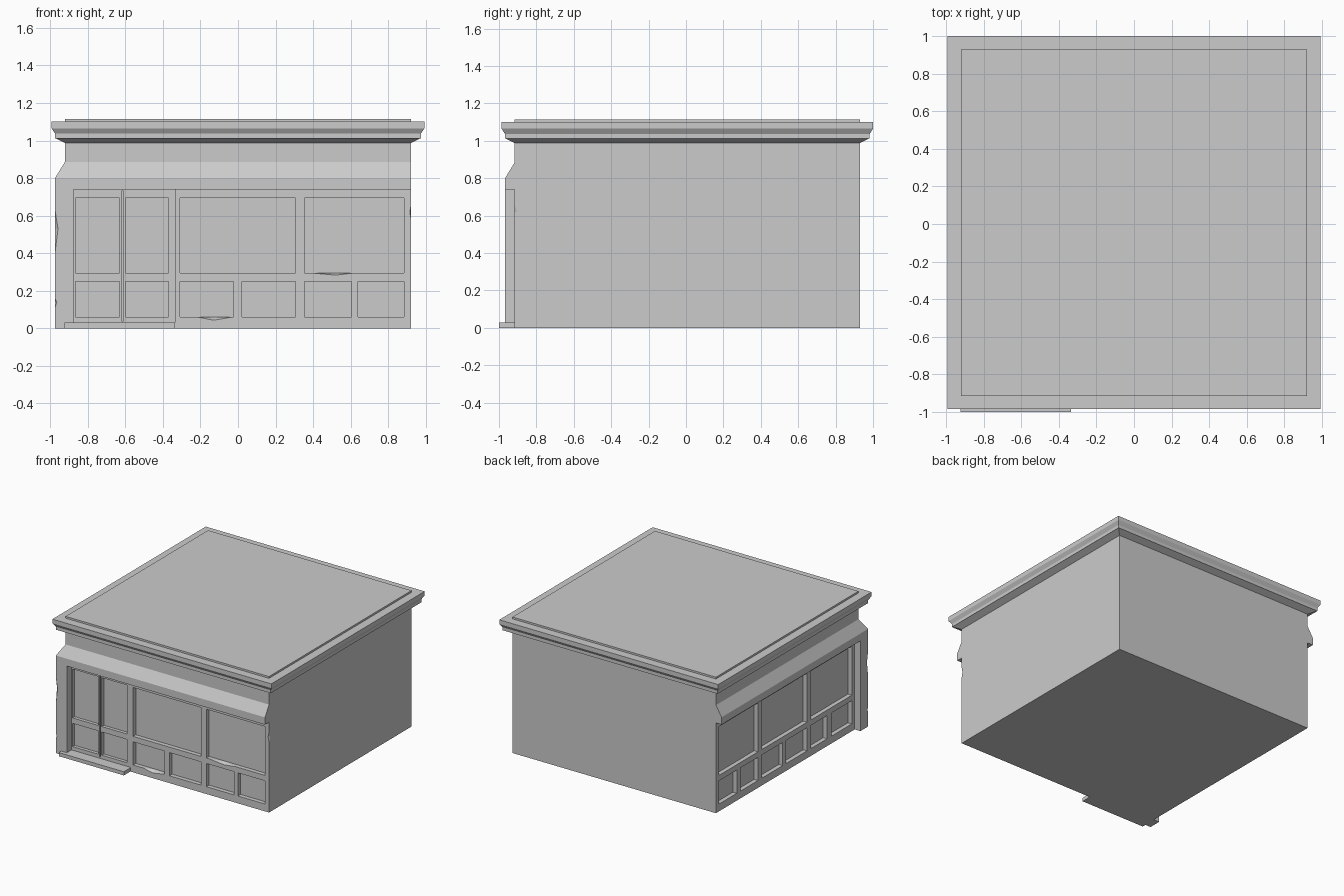
import bpy, bmesh
from mathutils import Vector

if "Cube" in bpy.data.objects:
    bpy.data.objects.remove(bpy.data.objects["Cube"])

X0, X1, Y0, Y1 = -0.9225, 0.9225, -0.916, 0.93   # main wall planes
OUT = 0.052                                      # facade projection


def finish(name, bm):
    bmesh.ops.recalc_face_normals(bm, faces=bm.faces)
    me = bpy.data.meshes.new(name)
    bm.to_mesh(me)
    bm.free()
    ob = bpy.data.objects.new(name, me)
    bpy.context.collection.objects.link(ob)
    return ob


def stack(name, profile, all_sides=True):
    """Loft rectangles; profile = (offset, z). Offset grows all sides or front and left only."""
    bm = bmesh.new()
    prev = None
    for o, z in profile:
        p = o if all_sides else 0
        ring = [bm.verts.new(c) for c in ((X0 - o, Y0 - o, z), (X1 + p, Y0 - o, z),
                                          (X1 + p, Y1 + p, z), (X0 - o, Y1 + p, z))]
        if prev is None:
            bm.faces.new(ring[::-1])
        else:
            for i in range(4):
                j = (i + 1) % 4
                # coincident columns at a horizontal shelf collapse in the clean-up
                bm.faces.new((prev[i], prev[j], ring[j], ring[i]))
        prev = ring
    bm.faces.new(prev)
    bmesh.ops.remove_doubles(bm, verts=bm.verts, dist=1e-5)
    return finish(name, bm)


def hulls(name, groups):
    bm = bmesh.new()
    for pts in groups:
        vs = [bm.verts.new(p) for p in pts]
        bmesh.ops.convex_hull(bm, input=vs)
    bmesh.ops.dissolve_limit(bm, angle_limit=0.001, verts=bm.verts, edges=bm.edges)
    return finish(name, bm)


def box(lo, hi):
    return [(x, y, z) for x in (lo[0], hi[0]) for y in (lo[1], hi[1]) for z in (lo[2], hi[2])]


def cut(target, groups):
    cutter = hulls("cutter", groups)
    cutter.hide_render = True
    m = target.modifiers.new("cut", 'BOOLEAN')
    m.operation, m.solver, m.object = 'DIFFERENCE', 'EXACT', cutter
    bpy.context.view_layer.objects.active = target
    bpy.ops.object.modifier_apply(modifier=m.name)
    bpy.data.objects.remove(cutter)


def front(a, b, z0, z1, d):
    return box((a, Y0 - 0.02, z0), (b, Y0 + d, z1))


def side(a, b, z0, z1, d):
    return box((X0 - 0.02, a, z0), (X0 + d, b, z1))


def chip(a, b, c, d):
    """Broken edge: a-b lies along the edge, c and d are bites into the two faces."""
    a, b, c, d = map(Vector, (a, b, c, d))
    mid = (a + b) / 2
    return [a, b, c, d, mid - (c - mid) * 0.6 - (d - mid) * 0.6]


# Walls with the sloped sign ledge along the two street sides
walls = stack("walls", [(0, 0), (0, 0.74), (OUT, 0.74), (OUT, 0.80), (0, 0.885), (0, 0.988)], False)

# Shallow doorway, then glazing and panels
UP, LOW, D = (0.295, 0.695), (0.06, 0.25), 0.035
cut(walls, [front(-0.875, -0.335, 0.03, 0.738, 0.008)])
openings = [front(a, b, *UP, D) for a, b in
            ((-0.865, -0.63), (-0.60, -0.37), (-0.31, 0.305), (0.355, 0.885))]
openings += [front(a, b, *LOW, D) for a, b in
             ((-0.865, -0.63), (-0.60, -0.37), (-0.31, -0.025), (0.02, 0.305),
              (0.355, 0.605), (0.64, 0.885))]
openings += [side(a, b, *UP, D) for a, b in ((0.385, 0.89), (-0.25, 0.335), (-0.83, -0.30))]
openings += [side(a, b, *LOW, D) for a, b in
             ((0.66, 0.89), (0.385, 0.61), (0.065, 0.335), (-0.25, 0.02),
              (-0.51, -0.30), (-0.83, -0.565))]
# Gap between the door leaves
openings.append(front(-0.620, -0.611, 0.04, 0.73, 0.02))
cut(walls, openings)

# Worn chips on sills and the wall corner
cut(walls, [
    chip((-0.215, Y0, 0.06), (-0.03, Y0, 0.06), (-0.13, Y0, 0.043), (-0.13, Y0 + 0.03, 0.06)),
    chip((0.39, Y0, 0.295), (0.62, Y0, 0.295), (0.52, Y0, 0.283), (0.52, Y0 + 0.03, 0.295)),
    chip((X1, Y0, 0.57), (X1, Y0, 0.66), (X1 - 0.008, Y0, 0.62), (X1, Y0 + 0.012, 0.62)),
])

# Corner column carrying the ledge
cx, cy = X0 - OUT, Y0 - OUT
column = hulls("corner_column", [box((cx, cy, 0), (-0.875, -0.868, 0.74))])
cut(column, [
    chip((cx, cy, 0.40), (cx, cy, 0.63), (cx + 0.016, cy, 0.53), (cx, cy + 0.016, 0.53)),
    chip((cx, cy, 0.11), (cx, cy, 0.16), (cx + 0.01, cy, 0.14), (cx, cy + 0.01, 0.14)),
])

# Door step
hulls("door_step", [box((-0.925, -1.0, 0), (-0.335, Y0 + 0.01, 0.03))])

# Moulded cornice and raised roof deck
stack("cornice", [(0, 0.988), (0.048, 1.012), (0.052, 1.012), (0.052, 1.037),
                  (0.07, 1.065), (0.07, 1.10)])
stack("roof_deck", [(0, 1.095), (0, 1.115)])
